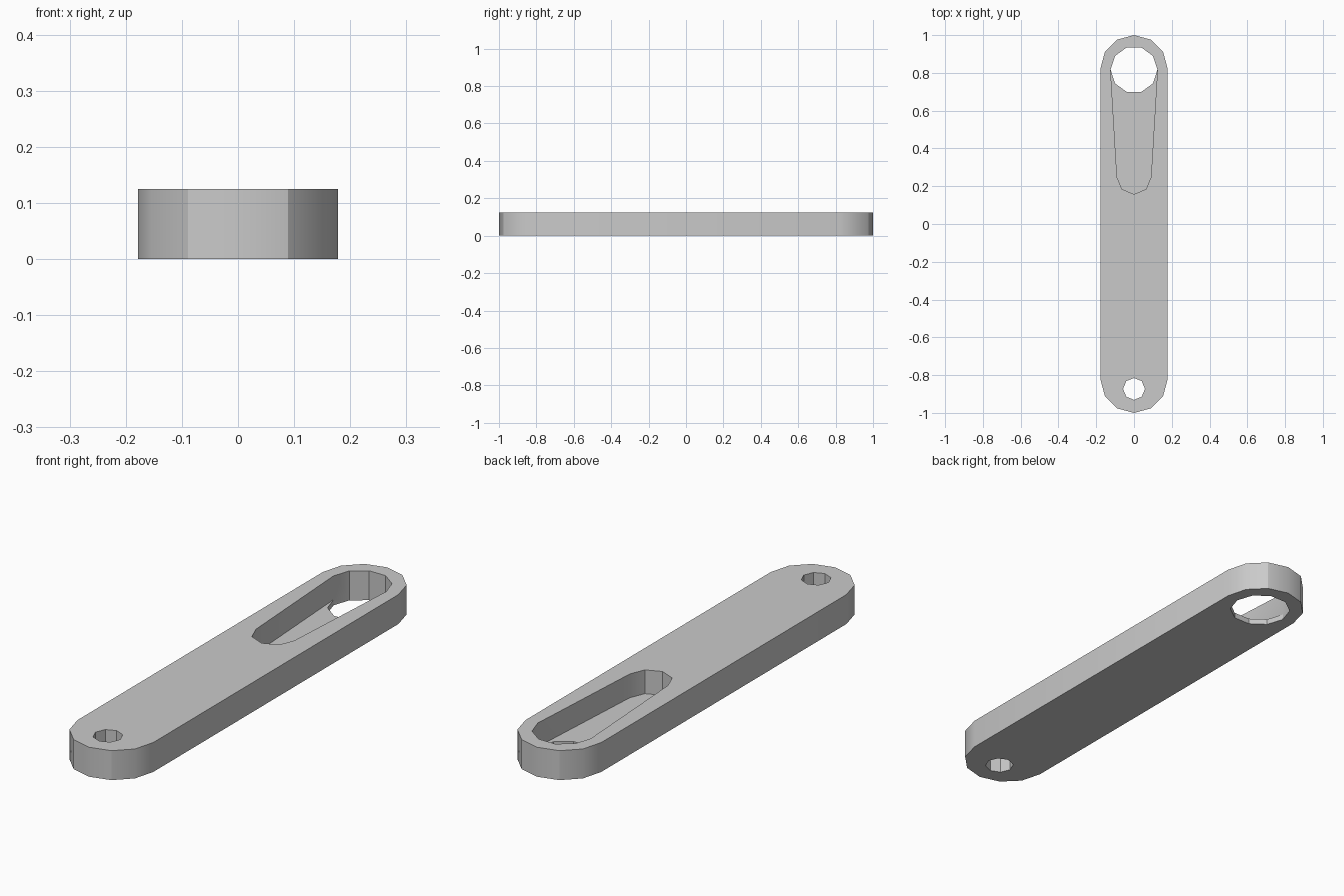
import bpy
import bmesh
from math import cos, sin, radians

cube = bpy.data.objects.get("Cube")
if cube:
    bpy.data.objects.remove(cube, do_unlink=True)

TOP, FLOOR = 0.125, 0.024
END_Y, END_R = 0.822, 0.178


def arc(y, r, start, end, steps):
    """Points on an arc centred on the long axis."""
    angles = [radians(start + (end - start) * i / steps) for i in range(steps + 1)]
    return [(r * cos(a), y + r * sin(a)) for a in angles]


def wall(bm, points, z0, z1):
    """Closed vertical wall; returns its bottom and top edge loops."""
    low = [bm.verts.new((x, y, z0)) for x, y in points]
    high = [bm.verts.new((x, y, z1)) for x, y in points]
    n = len(points)
    for i in range(n):
        j = (i + 1) % n
        bm.faces.new((low[i], low[j], high[j], high[i]))
    return [[bm.edges.get((ring[i], ring[(i + 1) % n])) for i in range(n)]
            for ring in (low, high)]


# Profiles: rounded bar, large hole, tapered pocket, small pivot hole
outline = arc(END_Y, END_R, 0, 180, 6) + arc(-END_Y, END_R, 180, 360, 6)
large_hole = arc(0.817, 0.124, 0, 360, 10)[:-1]
pocket_end = arc(0.248, 0.09, 180, 360, 4)
pocket = large_hole[:6] + pocket_end
pivot_hole = arc(-0.873, 0.058, 0, 360, 8)[:-1]

bm = bmesh.new()
outer = wall(bm, outline, 0, TOP)
pivot = wall(bm, pivot_hole, 0, TOP)
hole = wall(bm, large_hole, 0, FLOOR)
slot = wall(bm, pocket, FLOOR, TOP)

# Flat bottom and top around their openings
for loops in ((outer[0], pivot[0], hole[0]), (outer[1], pivot[1], slot[1])):
    bmesh.ops.triangle_fill(bm, use_beauty=True, normal=(0, 0, 1),
                            edges=[e for loop in loops for e in loop])

# Pocket floor, ending at the near half of the large hole
floor_points = [large_hole[5]] + pocket_end + [large_hole[0]] + large_hole[:5:-1]
bm.faces.new([bm.verts.new((x, y, FLOOR)) for x, y in floor_points])

bmesh.ops.remove_doubles(bm, verts=bm.verts, dist=0.0001)
bmesh.ops.recalc_face_normals(bm, faces=bm.faces)

mesh = bpy.data.meshes.new("link_arm")
bm.to_mesh(mesh)
bm.free()
arm = bpy.data.objects.new("link_arm", mesh)
bpy.context.collection.objects.link(arm)

# Plain grey
grey = bpy.data.materials.new("light grey")
grey.use_nodes = True
colour = (0.59, 0.59, 0.59, 1)
grey.diffuse_color = colour
grey.node_tree.nodes["Principled BSDF"].inputs["Base Color"].default_value = colour
mesh.materials.append(grey)

# Smooth rounded ends, with a crease beside each end face
bpy.ops.object.select_all(action='DESELECT')
arm.select_set(True)
bpy.context.view_layer.objects.active = arm
bpy.ops.object.shade_smooth_by_angle(angle=radians(32))
for edge in mesh.edges:
    a, b = (mesh.vertices[i].co for i in edge.vertices)
    if (a - b).xy.length < 0.001 and abs(a.y) > 0.96 and abs(a.x) > 0.05:
        edge.use_edge_sharp = True
